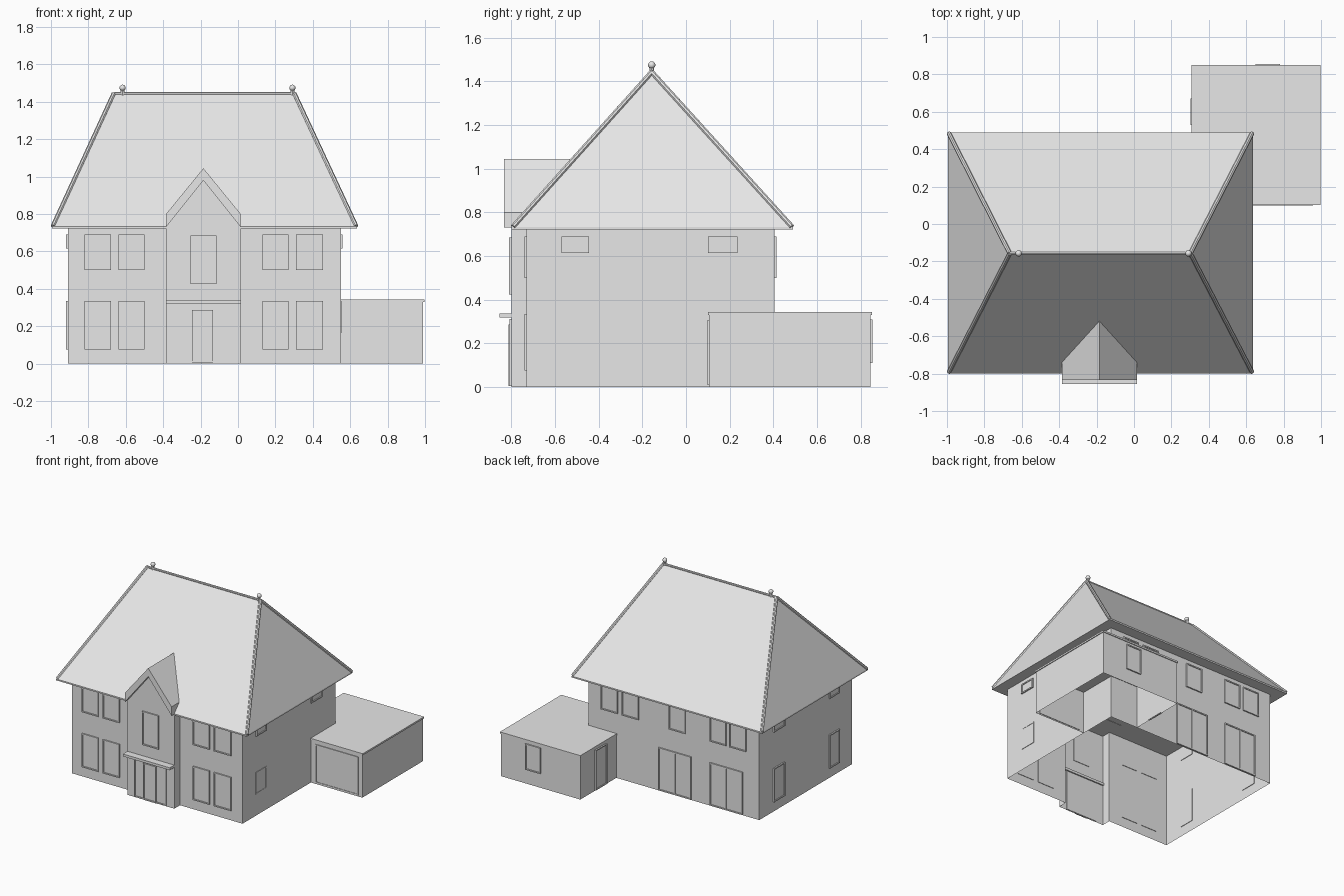
import bpy, bmesh
from mathutils import Vector

cube = bpy.data.objects.get("Cube")
if cube:
    bpy.data.objects.remove(cube)

GREY = (0.8, 0.8, 0.8, 1)
mat = bpy.data.materials.new("plain_grey")
mat.use_nodes = True
mat.diffuse_color = GREY
mat.node_tree.nodes["Principled BSDF"].inputs["Base Color"].default_value = GREY


def finish(name, bm, smooth=False):
    bmesh.ops.recalc_face_normals(bm, faces=bm.faces)
    me = bpy.data.meshes.new(name)
    bm.to_mesh(me)
    bm.free()
    for p in me.polygons:
        p.use_smooth = smooth
    me.materials.append(mat)
    ob = bpy.data.objects.new(name, me)
    bpy.context.collection.objects.link(ob)
    return ob


def add_box(bm, lo, hi):
    lo, hi = Vector(lo), Vector(hi)
    verts = bmesh.ops.create_cube(bm, size=1)["verts"]
    for v in verts:
        v.co = (lo + hi) / 2 + v.co * (hi - lo)


def box(name, lo, hi):
    bm = bmesh.new()
    add_box(bm, lo, hi)
    return finish(name, bm)


def walls(name, outline, height):
    """Open-bottomed, open-topped wall shell around a floor outline."""
    bm = bmesh.new()
    low = [bm.verts.new((x, y, 0)) for x, y in outline]
    top = [bm.verts.new((x, y, height)) for x, y in outline]
    for i in range(len(low)):
        j = (i + 1) % len(low)
        bm.faces.new((low[i], low[j], top[j], top[i]))
    return finish(name, bm)


def prism(name, profile, y0, y1):
    """Extrude an x-z profile along y."""
    bm = bmesh.new()
    face = bm.faces.new([bm.verts.new((x, y0, z)) for x, z in profile])
    new = bmesh.ops.extrude_face_region(bm, geom=[face])["geom"]
    moved = [v for v in new if isinstance(v, bmesh.types.BMVert)]
    bmesh.ops.translate(bm, verts=moved, vec=(0, y1 - y0, 0))
    return finish(name, bm)


def tube(name, a, b, radius):
    a, b = Vector(a), Vector(b)
    bm = bmesh.new()
    bmesh.ops.create_cone(bm, cap_ends=True, segments=8, radius1=radius,
                          radius2=radius, depth=(b - a).length)
    ob = finish(name, bm)
    ob.location = (a + b) / 2
    ob.rotation_euler = (b - a).to_track_quat("Z", "Y").to_euler()
    return ob


def opening(name, side, wall, a0, a1, z0, z1, mullions=0, depth=0.01):
    """Framed pane on a wall; side is the axis and sign it faces."""
    axis, sign = side[1], 1 if side[0] == "+" else -1
    bm = bmesh.new()

    def bar(p0, p1, q0, q1, out):
        d0, d1 = sorted((wall - sign * 0.004, wall + sign * out))
        if axis == "x":
            add_box(bm, (d0, p0, q0), (d1, p1, q1))
        else:
            add_box(bm, (p0, d0, q0), (p1, d1, q1))

    w = 0.009
    bar(a0, a0 + w, z0, z1, depth)
    bar(a1 - w, a1, z0, z1, depth)
    bar(a0 + w, a1 - w, z0, z0 + w, depth)
    bar(a0 + w, a1 - w, z1 - w, z1, depth)
    for i in range(mullions):
        m = a0 + (a1 - a0) * (i + 1) / (mullions + 1)
        bar(m - w / 2, m + w / 2, z0 + w, z1 - w, depth)
    bar(a0 + w, a1 - w, z0 + w, z1 - w, depth * 0.4)
    return finish(name, bm)


# House shell with front bay
L, R, F, B, EAVE = -0.91, 0.55, -0.73, 0.405, 0.722
BL, BR, BF, BC = -0.385, 0.015, -0.80, -0.185
walls("house_walls", [(L, F), (BL, F), (BL, BF), (BR, BF), (BR, F),
                      (R, F), (R, B), (L, B)], EAVE)

# Hipped main roof with a thin eave edge and closed underside
bm = bmesh.new()
corners = [(-0.995, -0.80), (0.635, -0.80), (0.635, 0.49), (-0.995, 0.49)]
under = [bm.verts.new((x, y, EAVE)) for x, y in corners]
edge = [bm.verts.new((x, y, 0.733)) for x, y in corners]
ridge = [bm.verts.new((x, -0.157, 1.447)) for x in (-0.665, 0.302)]
bm.faces.new(under)
for i in range(4):
    j = (i + 1) % 4
    bm.faces.new((under[i], under[j], edge[j], edge[i]))
bm.faces.new((edge[0], edge[1], ridge[1], ridge[0]))
bm.faces.new((edge[1], edge[2], ridge[1]))
bm.faces.new((edge[2], edge[3], ridge[0], ridge[1]))
bm.faces.new((edge[3], edge[0], ridge[0]))
finish("main_roof", bm)

# Ridge and hip caps
ends = [Vector((x, -0.157, 1.443)) for x in (-0.665, 0.302)]
tube("ridge_cap", ends[0], ends[1], 0.009)
for i, (x, y) in enumerate(corners):
    tube("hip_cap", (x * 0.995, y * 0.99, 0.735), ends[0 if x < 0 else 1], 0.012)

# Finials
for x in (-0.617, 0.291):
    tube("finial_stem", (x, -0.157, 1.43), (x, -0.157, 1.47), 0.011)
    bm = bmesh.new()
    bmesh.ops.create_uvsphere(bm, u_segments=14, v_segments=8, radius=0.017)
    finish("finial_ball", bm, True).location = (x, -0.157, 1.475)

# Gabled bay roof and its infill wall
prism("bay_roof", [(BL, 0.73), (BL, 0.80), (BC, 1.045), (BR, 0.80),
                   (BR, 0.73), (BC, 0.98)], -0.833, -0.50)
prism("bay_gable_wall", [(BL, EAVE - 0.002), (BL, 0.735), (BC, 0.985),
                         (BR, 0.735), (BR, EAVE - 0.002)], BF, -0.60)

# Porch canopy and entrance
box("porch_canopy", (BL, -0.855, 0.318), (BR, -0.79, 0.337))
opening("entrance_surround", "-y", BF, -0.325, -0.05, 0.005, 0.313, depth=0.008)
opening("front_door", "-y", BF, -0.245, -0.135, 0.005, 0.287, depth=0.012)
opening("bay_window", "-y", BF, -0.255, -0.115, 0.425, 0.685)

# Front windows, two floors
for a0, a1 in ((-0.82, -0.68), (-0.64, -0.50), (0.13, 0.27), (0.31, 0.455)):
    opening("front_upper_window", "-y", F, a0, a1, 0.50, 0.69)
    opening("front_lower_window", "-y", F, a0, a1, 0.075, 0.335)

# Back windows and garden doors
for a0, a1 in ((-0.80, -0.66), (-0.63, -0.49), (-0.28, -0.14),
               (0.12, 0.26), (0.30, 0.44)):
    opening("back_upper_window", "+y", B, a0, a1, 0.50, 0.69)
for a0, a1 in ((-0.77, -0.49), (-0.33, -0.05)):
    opening("garden_doors", "+y", B, a0, a1, 0.005, 0.335, mullions=1)

# Side windows
for a0, a1 in ((-0.57, -0.445), (0.10, 0.235)):
    opening("left_small_window", "+x", R, a0, a1, 0.615, 0.69)
    opening("right_small_window", "-x", L, a0, a1, 0.615, 0.69)
    opening("right_lower_window", "-x", L, a0, a1, 0.075, 0.335)
opening("left_lower_window", "+x", R, -0.57, -0.44, 0.165, 0.335, depth=0.004)

# Garage wrapping the back corner
GL, GR, GF, GB = 0.312, 0.99, 0.105, 0.845
walls("garage_walls", [(R, GF), (GR, GF), (GR, GB), (GL, GB), (GL, B),
                       (R, B)], 0.332)
bm = bmesh.new()
add_box(bm, (R, GF - 0.004, 0.33), (GR + 0.006, B, 0.343))
add_box(bm, (GL - 0.004, B, 0.33), (GR + 0.006, GB + 0.006, 0.343))
finish("garage_roof", bm)
opening("garage_door", "-y", GF, 0.59, 0.957, 0.01, 0.307, depth=0.006)
opening("garage_window", "+y", GB, 0.65, 0.78, 0.11, 0.31)
opening("garage_side_door", "-x", GL, 0.53, 0.67, 0.005, 0.315)
